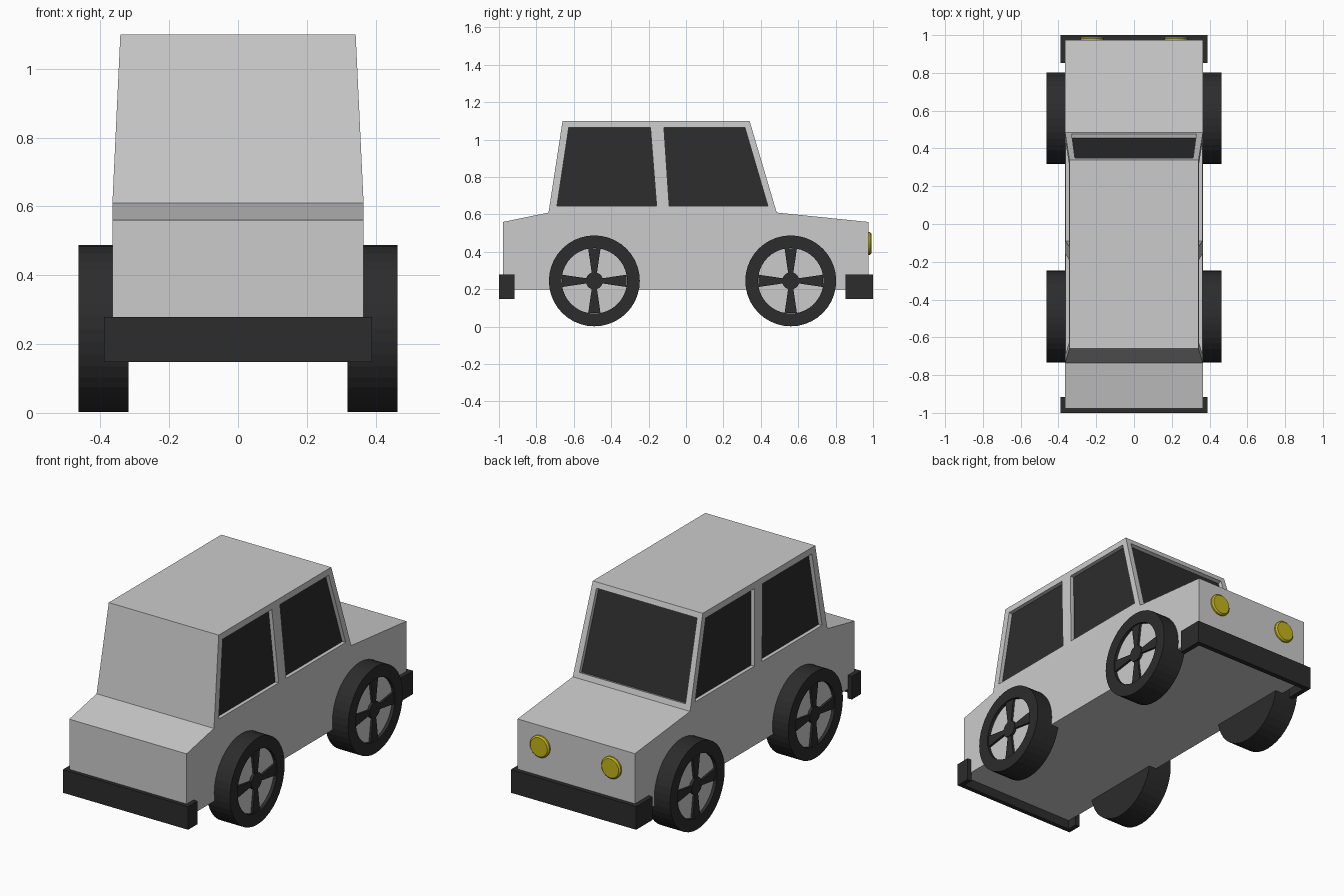
import bpy, bmesh, math
from mathutils import Vector, Matrix

if "Cube" in bpy.data.objects:
    bpy.data.objects.remove(bpy.data.objects["Cube"])


def material(name, col):
    m = bpy.data.materials.new(name)
    m.diffuse_color = (*col, 1)
    m.use_nodes = True
    m.node_tree.nodes["Principled BSDF"].inputs["Base Color"].default_value = m.diffuse_color
    return m


DARK = material("dark_rubber", (0.025, 0.025, 0.025))
YELLOW = material("lamp_yellow", (0.55, 0.46, 0.01))


def finish(name, bm, mat=None):
    bmesh.ops.recalc_face_normals(bm, faces=bm.faces)
    me = bpy.data.meshes.new(name)
    bm.to_mesh(me)
    bm.free()
    ob = bpy.data.objects.new(name, me)
    bpy.context.collection.objects.link(ob)
    if mat:
        me.materials.append(mat)
    return ob


def hull(name, pts, mat=None):
    bm = bmesh.new()
    for p in pts:
        bm.verts.new(p)
    bmesh.ops.convex_hull(bm, input=bm.verts)
    bmesh.ops.dissolve_limit(bm, angle_limit=0.01, verts=bm.verts, edges=bm.edges)
    return finish(name, bm, mat)


def lathe(name, profile, cx, axis, mat=None, steps=40):
    """Spin (radius, offset) points around axis 'X' or 'Y' through cx."""
    bm = bmesh.new()
    d = Vector((1, 0, 0)) if axis == 'X' else Vector((0, 1, 0))
    vs = [bm.verts.new(Vector(cx) + d * o + Vector((0, 0, r))) for r, o in profile]
    es = [bm.edges.new(e) for e in zip(vs, vs[1:])]
    bmesh.ops.spin(bm, geom=vs + es, cent=cx, axis=d, angle=math.tau, steps=steps)
    bmesh.ops.remove_doubles(bm, verts=bm.verts, dist=1e-5)
    return finish(name, bm, mat)


# Body shell: side outline with a narrower roof
W, WR = 0.365, 0.342
outline = [(-0.978, 0.2), (-0.978, 0.56), (-0.735, 0.61), (-0.66, 1.1),
           (0.34, 1.1), (0.485, 0.61), (0.975, 0.56), (0.975, 0.2)]
bm = bmesh.new()
sides = [[bm.verts.new((s * (WR if z > 1 else W), y, z)) for y, z in outline] for s in (-1, 1)]
for v in sides:
    bm.faces.new([v[i] for i in (0, 1, 2, 5, 6, 7)])
    bm.faces.new(v[2:6])
for i in range(8):
    j = (i + 1) % 8
    bm.faces.new((sides[0][i], sides[0][j], sides[1][j], sides[1][i]))
body = finish("body", bm)


# Windows: a pocket cut in the body with a dark pane at its bottom
def window(name, pts):
    pts = [Vector(p) for p in pts]
    n = (pts[1] - pts[0]).cross(pts[2] - pts[0]).normalized()
    if n.dot(pts[0] - Vector((0, 0, 0.8))) < 0:
        n = -n
    cutter = hull("window_cutter", [p + n * d for p in pts for d in (0.03, -0.03)])
    cutter.hide_render = True
    mod = body.modifiers.new("window", 'BOOLEAN')
    mod.operation, mod.solver, mod.object = 'DIFFERENCE', 'EXACT', cutter
    bpy.context.view_layer.objects.active = body
    bpy.ops.object.modifier_apply(modifier=mod.name)
    bpy.data.objects.remove(cutter)
    hull(name, [p + n * d for p in pts for d in (-0.022, -0.035)], DARK)


def side_x(z):
    return W + (WR - W) * (z - 0.61) / 0.49


def screen_y(z):
    return 0.485 - 0.145 * (z - 0.61) / 0.49


side_windows = {
    "rear_side_window": [(-0.69, 0.645), (-0.627, 1.065), (-0.19, 1.065), (-0.157, 0.645)],
    "front_side_window": [(-0.09, 0.645), (-0.118, 1.065), (0.315, 1.065), (0.438, 0.645)]}
for s in (-1, 1):
    for name, pts in side_windows.items():
        window(name, [(s * side_x(z), y, z) for y, z in pts])
window("windscreen", [(x, screen_y(z), z) for x, z in
                      ((-0.33, 0.64), (-0.313, 1.07), (0.313, 1.07), (0.33, 0.64))])

# Wheels: tyre, pale rim disc, four flared spokes and a hub
for s in (-1, 1):
    for end, y in (("rear", -0.49), ("front", 0.56)):
        c = Vector((0, y, 0.245))
        lathe(end + "_tyre", [(r, s * x) for r, x in (
            (0, 0.318), (0.243, 0.318), (0.243, 0.463), (0.175, 0.463),
            (0.175, 0.44), (0, 0.44))], c, 'X', DARK)
        lathe(end + "_rim", [(0, s * 0.435), (0.175, s * 0.435), (0.175, s * 0.445),
                             (0, s * 0.445)], c, 'X')
        lathe(end + "_hub", [(0, s * 0.44), (0.046, s * 0.44), (0.046, s * 0.46),
                             (0, s * 0.46)], c, 'X', DARK, 20)
        for k in range(4):
            rot = Matrix.Rotation(k * math.pi / 2, 3, 'X')
            hull(end + "_spoke", [c + rot @ Vector((s * x, w * t, r))
                                  for x in (0.44, 0.457) for t in (-1, 1)
                                  for r, w in ((0.03, 0.012), (0.173, 0.033))], DARK)


# Bumpers: U-shaped bands wrapped around each end
def bumper(name, y_end, y_tip, y_in):
    bm = bmesh.new()
    o, i = 0.39, 0.363
    loop = [(-o, y_tip), (-o, y_end), (o, y_end), (o, y_tip),
            (i, y_tip), (i, y_in), (-i, y_in), (-i, y_tip)]
    f = bm.faces.new([bm.verts.new((x, y, 0.148)) for x, y in loop])
    up = bmesh.ops.extrude_face_region(bm, geom=[f])["geom"]
    bmesh.ops.translate(bm, vec=(0, 0, 0.13),
                        verts=[g for g in up if isinstance(g, bmesh.types.BMVert)])
    finish(name, bm, DARK)


bumper("rear_bumper", -1.0, -0.917, -0.975)
bumper("front_bumper", 1.0, 0.853, 0.972)

# Headlights: round lamps with a bevelled rim
for s in (-1, 1):
    lathe("headlight", [(0, 0.965), (0.061, 0.965), (0.061, 0.983), (0.053, 0.991), (0, 0.991)],
          Vector((s * 0.222, 0, 0.445)), 'Y', YELLOW, 32)
